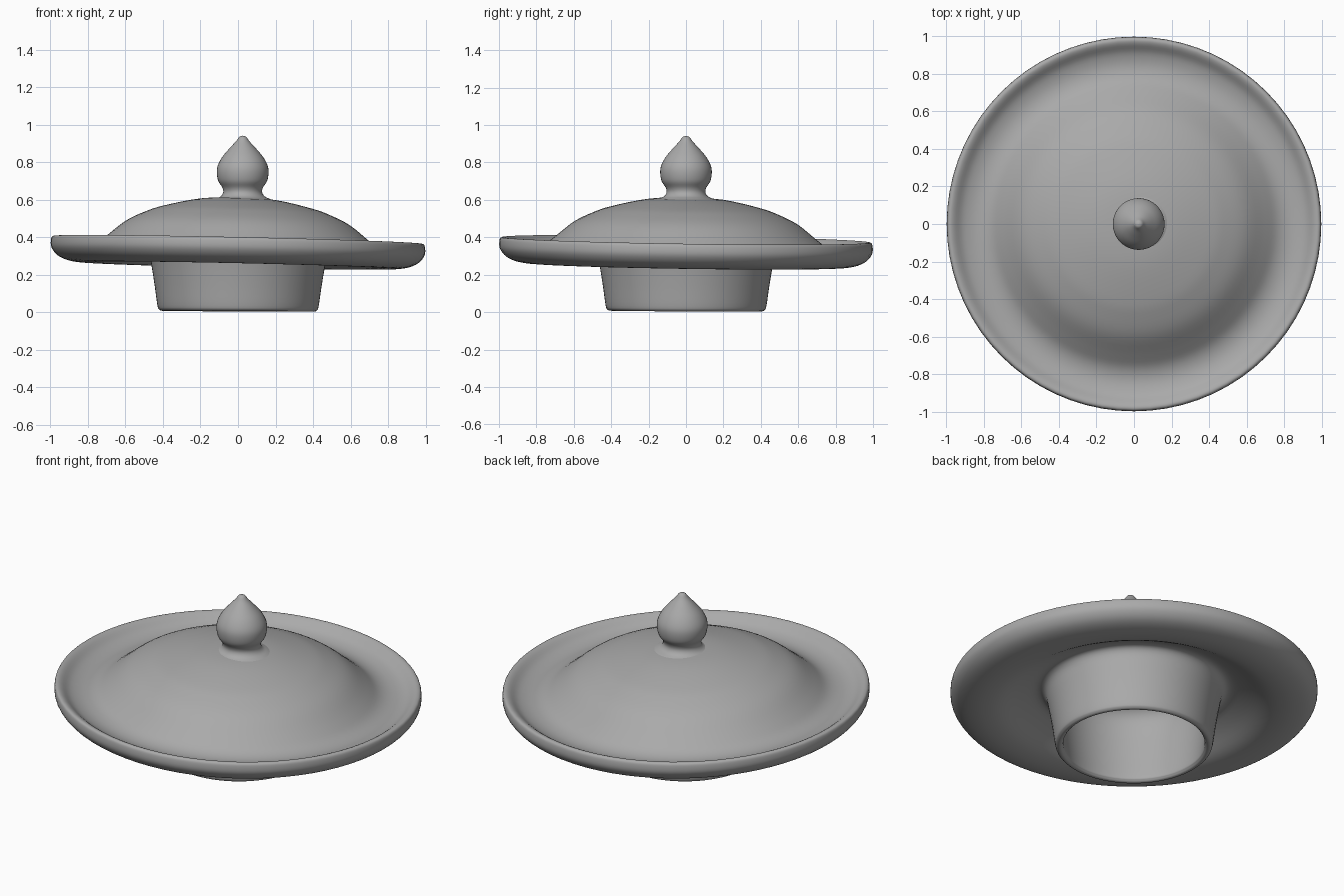
import bpy, bmesh, math

cube = bpy.data.objects.get("Cube")
if cube:
    bpy.data.objects.remove(cube, do_unlink=True)

# One plain clay grey
clay = bpy.data.materials.new("clay_grey")
clay.use_nodes = True
grey = (0.4, 0.4, 0.4, 1)
clay.diffuse_color = grey
clay.node_tree.nodes["Principled BSDF"].inputs["Base Color"].default_value = grey


def smooth_profile(points, steps=4):
    """Catmull-Rom curve through (radius, height) points."""
    pts = [points[0]] + points + [points[-1]]
    out = []
    for a, b, c, d in zip(pts, pts[1:], pts[2:], pts[3:]):
        for i in range(steps):
            t = i / steps
            out.append(tuple(
                0.5 * (2 * q + (r - p) * t + (2 * p - 5 * q + 4 * r - s) * t * t
                       + (3 * q - p - 3 * r + s) * t ** 3)
                for p, q, r, s in zip(a, b, c, d)))
    return out + [points[-1]]


def lathe(name, points, segments, warp):
    """Revolve a profile about z, then pass every vertex through warp."""
    bm = bmesh.new()
    rings = []
    for r, z in smooth_profile(points):
        r = max(r, 0)
        rings.append([bm.verts.new((r * math.cos(math.tau * i / segments),
                                    r * math.sin(math.tau * i / segments), z))
                      for i in range(segments)])
    for low, high in zip(rings, rings[1:]):
        for i in range(segments):
            j = (i + 1) % segments
            bm.faces.new((low[i], low[j], high[j], high[i]))
    bmesh.ops.remove_doubles(bm, verts=bm.verts, dist=0.0005)
    bmesh.ops.recalc_face_normals(bm, faces=bm.faces)
    for v in bm.verts:
        v.co = warp(*v.co)
    mesh = bpy.data.meshes.new(name)
    bm.to_mesh(mesh)
    bm.free()
    mesh.materials.append(clay)
    obj = bpy.data.objects.new(name, mesh)
    bpy.context.collection.objects.link(obj)
    bpy.ops.object.select_all(action='DESELECT')
    obj.select_set(True)
    bpy.context.view_layer.objects.active = obj
    bpy.ops.object.shade_smooth_by_angle(angle=math.radians(50))
    return obj


def hand_thrown_tilt(x, y, z):
    # The brim leans slightly, the collar foot stays nearly level
    w = 0.25 + 0.75 * min(1, max(0, z / 0.25))
    return x, y, z - w * (0.022 * x + 0.015 * y)


# Hollow lid: dome, upturned brim, underside, collar and inner ceiling
dome = [(0, 0.615), (0.2, 0.603), (0.4, 0.56), (0.5, 0.525), (0.6, 0.475),
        (0.7, 0.395), (0.77, 0.345), (0.84, 0.33)]
brim = [(0.91, 0.345), (0.96, 0.38), (0.985, 0.386), (0.997, 0.37),
        (0.995, 0.325), (0.96, 0.282), (0.9, 0.257), (0.82, 0.25)]
underside = [(0.73, 0.268), (0.62, 0.325), (0.53, 0.36), (0.485, 0.34)]
collar = [(0.465, 0.26), (0.445, 0.14), (0.43, 0.035), (0.42, 0.012),
          (0.405, 0.006), (0.391, 0.014), (0.385, 0.04), (0.4, 0.18), (0.41, 0.34)]
ceiling = [(0.385, 0.43), (0.3, 0.485), (0.15, 0.515), (0, 0.52)]
lathe("lid_body", dome + brim + underside + collar + ceiling, 72, hand_thrown_tilt)

# Bud-shaped knob with a flared neck, set a touch off centre
knob = [(0, 0.57), (0.17, 0.585), (0.15, 0.602), (0.118, 0.618), (0.104, 0.64),
        (0.108, 0.665), (0.13, 0.7), (0.138, 0.745), (0.132, 0.785),
        (0.108, 0.83), (0.07, 0.875), (0.036, 0.912), (0.018, 0.936), (0, 0.942)]
lathe("lid_knob", knob, 40, lambda x, y, z: (x + 0.025, y, z))
